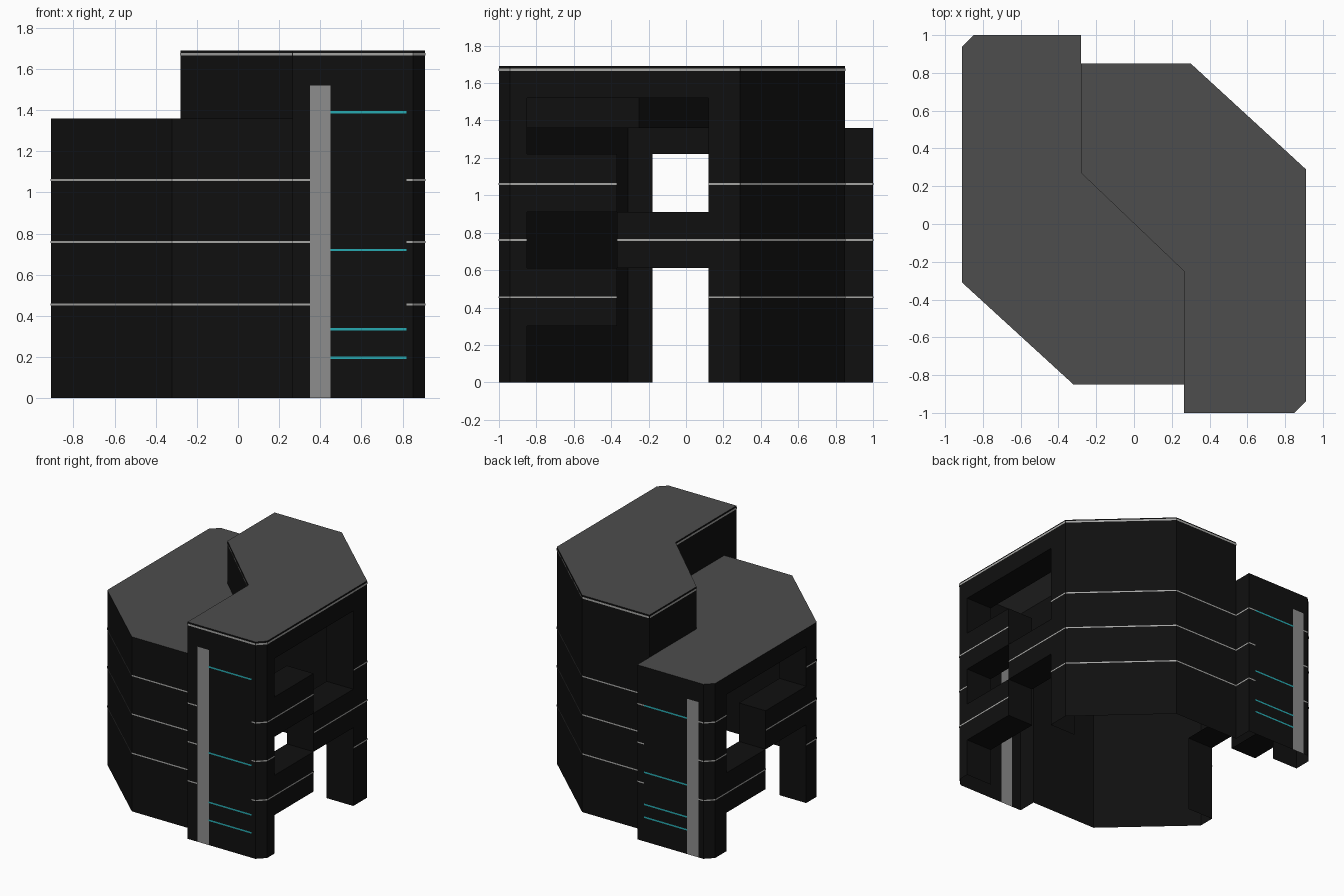
import bpy, bmesh
from mathutils import Vector

if "Cube" in bpy.data.objects:
    bpy.data.objects.remove(bpy.data.objects["Cube"], do_unlink=True)


def material(name, color):
    m = bpy.data.materials.new(name)
    m.use_nodes = True
    m.diffuse_color = (*color, 1)
    m.node_tree.nodes["Principled BSDF"].inputs["Base Color"].default_value = (*color, 1)
    return m


MATS = [material("black cladding", (0.005, 0.005, 0.005)),
        material("roof grey", (0.075, 0.075, 0.075)),
        material("shaft grey", (0.27, 0.27, 0.27)),
        material("band grey", (0.38, 0.38, 0.37)),
        material("cyan light", (0.02, 0.4, 0.44))]
BLACK, ROOF, SHAFT, BAND, CYAN = range(5)
DEPTH = 0.23          # depth of the loggia reveals
LOW, HIGH = 1.36, 1.69
FLOORS = (0.455, 0.76, 1.06)


def finish(name, bm):
    mesh = bpy.data.meshes.new(name)
    bm.to_mesh(mesh)
    bm.free()
    for m in MATS:
        mesh.materials.append(m)
    ob = bpy.data.objects.new(name, mesh)
    bpy.context.scene.collection.objects.link(ob)


def quad(bm, corners, mat=BLACK):
    bm.faces.new([bm.verts.new(c) for c in corners]).material_index = mat


def frame(p, q):
    """Direction and outward normal of a wall running counter-clockwise."""
    d = Vector((q[0] - p[0], q[1] - p[1], 0)).normalized()
    return d, Vector((d.y, -d.x, 0))


def strip(bm, p, q, z0, z1, mat=BLACK, out=0.0):
    """Upright sheet from p to q, pushed outward by out."""
    n = frame(p, q)[1] * out
    a, b = Vector((*p, 0)) + n, Vector((*q, 0)) + n
    up = Vector((0, 0, 1))
    quad(bm, (a + up * z0, b + up * z0, b + up * z1, a + up * z1), mat)


def band(bm, p, q, z, height=0.01, mat=BAND):
    strip(bm, p, q, z - height / 2, z + height / 2, mat, 0.003)


def loggia_wall(bm, bands, pts, zs, openings):
    """Wall split in a grid; open cells get reveals reaching inward."""
    inward = -frame(pts[0], pts[-1])[1] * DEPTH
    for i in range(len(pts) - 1):
        for j in range(len(zs) - 1):
            p, q, z0, z1 = pts[i], pts[i + 1], zs[j], zs[j + 1]
            if (i, j) not in openings:
                strip(bm, p, q, z0, z1)
                for z in FLOORS:
                    if z0 < z < z1:
                        band(bands, p, q, z)
                continue
            edges = {(i - 1, j): ((*p, z0), (*p, z1)), (i + 1, j): ((*q, z0), (*q, z1)),
                     (i, j - 1): ((*p, z0), (*q, z0)), (i, j + 1): ((*p, z1), (*q, z1))}
            for cell, (a, b) in edges.items():
                if cell not in openings and cell[1] >= 0:
                    a, b = Vector(a), Vector(b)
                    quad(bm, (a, b, b + inward, a + inward))


def end_wall(bm, bands, lights, xs, y, top, shaft, shaft_top, lines, light_cell):
    """Gable end with a pale shaft and thin cyan lines beside it."""
    for i in range(len(xs) - 1):
        p, q = (xs[i], y), (xs[i + 1], y)
        if i == shaft:
            strip(bm, p, q, 0, shaft_top, SHAFT)
            strip(bm, p, q, shaft_top, top)
            continue
        strip(bm, p, q, 0, top)
        if i == light_cell:
            for z in lines:
                band(lights, p, q, z, 0.012, CYAN)
        else:
            for z in FLOORS:
                band(bands, p, q, z)


def plain_walls(bm, bands, pts, z0, z1):
    for p, q in zip(pts, pts[1:]):
        strip(bm, p, q, z0, z1)
        for z in FLOORS:
            if z > z0:
                band(bands, p, q, z)


def roof(name, outline, z):
    bm = bmesh.new()
    f = bm.faces.new([bm.verts.new((x, y, z)) for x, y in outline])
    bm.normal_update()
    bmesh.ops.inset_region(bm, faces=[f], thickness=0.026, use_even_offset=True)
    f.material_index = ROOF
    finish(name, bm)


tall = [(0.265, -1), (0.85, -1), (0.91, -0.94), (0.91, 0.29), (0.30, 0.85),
        (-0.28, 0.85), (-0.28, 0.27), (0.265, -0.25)]
low = [(-0.28, 1), (-0.85, 1), (-0.91, 0.94), (-0.91, -0.31), (-0.32, -0.85),
       (0.265, -0.85), (0.265, -0.25), (-0.28, 0.27)]

# Tall tower walls; columns 1 and 2 hold the staggered loggias
walls, bands, lights = bmesh.new(), bmesh.new(), bmesh.new()
end_wall(walls, bands, lights, (0.265, 0.35, 0.45, 0.82, 0.85), -1, HIGH,
         1, 1.52, (1.39, 0.72, 0.335, 0.195), 2)
plain_walls(walls, bands, tall[1:3], 0, HIGH)
loggia_wall(walls, bands, [(0.91, y) for y in (-0.94, -0.85, -0.37, 0.12, 0.29)],
            (0, 0.3, 0.61, 0.91, 1.22, 1.52, HIGH),
            {(1, 0), (2, 0), (2, 1), (1, 2), (2, 3), (1, 4), (2, 4)})
plain_walls(walls, bands, tall[3:6], 0, HIGH)
plain_walls(walls, bands, [(0.265, -0.85), tall[0]], 0, HIGH)
plain_walls(walls, bands, [tall[5], tall[6], tall[7], (0.265, -0.85)], LOW, HIGH)
for p, q in zip(tall, tall[1:] + tall[:1]):
    band(bands, p, q, 1.672, 0.014)
finish("tall_tower_walls", walls)
finish("tall_tower_bands", bands)
finish("tall_tower_light_lines", lights)
roof("tall_tower_roof", tall, HIGH)

# Low tower walls
walls, bands, lights = bmesh.new(), bmesh.new(), bmesh.new()
end_wall(walls, bands, lights, (-0.28, -0.34, -0.71, -0.81, -0.85), 1, LOW,
         2, 1.21, (1.06, 0.54, 0.29, 0.19), 1)
plain_walls(walls, bands, low[1:3], 0, LOW)
loggia_wall(walls, bands, [(-0.91, y) for y in (0.94, 0.80, 0.32, -0.18, -0.31)],
            (0, 0.3, 0.61, 0.91, 1.22, LOW),
            {(1, 0), (2, 0), (2, 1), (1, 2), (1, 3), (2, 3)})
plain_walls(walls, bands, low[3:6], 0, LOW)
plain_walls(walls, bands, [(-0.28, 0.85), low[0]], 0, LOW)
finish("low_tower_walls", walls)
finish("low_tower_bands", bands)
finish("low_tower_light_lines", lights)
roof("low_tower_roof", low, LOW)
